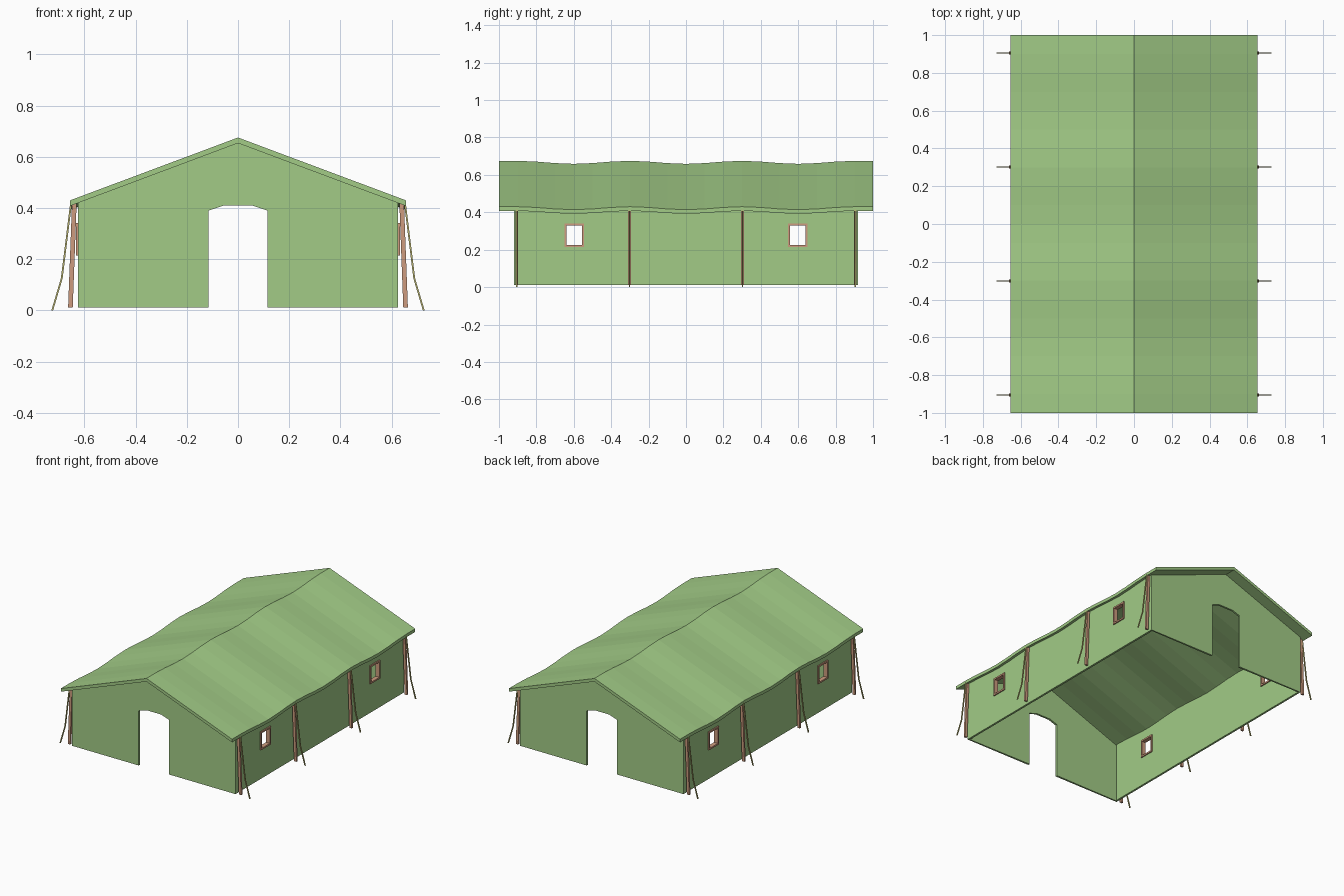
import bpy, bmesh, math

old = bpy.data.objects.get("Cube")
if old:
    bpy.data.objects.remove(old, do_unlink=True)


def material(name, rgb):
    m = bpy.data.materials.new(name)
    m.use_nodes = True
    m.diffuse_color = (*rgb, 1)
    m.node_tree.nodes["Principled BSDF"].inputs["Base Color"].default_value = (*rgb, 1)
    return m


GREEN = material("canvas green", (0.36, 0.60, 0.24))
WOOD = material("pole wood", (0.61, 0.33, 0.21))
ROPE = material("rope straw", (0.50, 0.47, 0.17))

HALF_W, HALF_L = 0.625, 0.92      # outer wall faces
EAVE, ROOF_END = 0.655, 1.0       # roof overhang
BASE, THICK = 0.012, 0.022
WIN_Y, WIN_Z = (0.55, 0.645), (0.22, 0.335)
POSTS = (-0.905, -0.302, 0.302, 0.905)


def make_object(name, bm, mat):
    mesh = bpy.data.meshes.new(name)
    bm.to_mesh(mesh)
    bm.free()
    mesh.materials.append(mat)
    obj = bpy.data.objects.new(name, mesh)
    bpy.context.collection.objects.link(obj)
    return obj


def roof_z(x, y):
    """Roof height: pitched, and sagging between the posts."""
    sag = 0 if abs(y) > 0.9 else 0.008 * (1 + math.cos(2 * math.pi * y / 0.6))
    return 0.675 - 0.374 * abs(x) - sag


def wall_top(x, y):
    return roof_z(x, y) - THICK + 0.005


def sweep(bm, points, wx, wy):
    """Rectangular bar through points, with horizontal cross-sections."""
    rings = [[bm.verts.new((x + a * wx / 2, y + b * wy / 2, z))
              for a, b in ((-1, -1), (1, -1), (1, 1), (-1, 1))] for x, y, z in points]
    for lo, hi in zip(rings, rings[1:]):
        for i in range(4):
            j = (i + 1) % 4
            bm.faces.new((lo[i], lo[j], hi[j], hi[i]))
    bm.faces.new(rings[0])
    bm.faces.new(rings[-1])
    bmesh.ops.recalc_face_normals(bm, faces=bm.faces)


# Roof: pitched sheet swept along the length
bm = bmesh.new()
rings = []
for i in range(-10, 11):
    y = i / 10 * ROOF_END
    ring = [bm.verts.new((x, y, roof_z(x, y))) for x in (-EAVE, 0, EAVE)]
    ring += [bm.verts.new((x, y, roof_z(x, y) - THICK)) for x in (EAVE, 0, -EAVE)]
    rings.append(ring)
for a, b in zip(rings, rings[1:]):
    for i in range(6):
        j = (i + 1) % 6
        bm.faces.new((a[i], a[j], b[j], b[i]))
for r in (rings[0], rings[-1]):
    bm.faces.new((r[0], r[1], r[4], r[5]))
    bm.faces.new((r[1], r[2], r[3], r[4]))
bmesh.ops.recalc_face_normals(bm, faces=bm.faces)
make_object("roof", bm, GREEN)

# Walls: side grids with window openings, gable ends with doorways
bm = bmesh.new()
columns = sorted([i / 10 for i in range(-9, 10)] +
                 [s * y for s in (-1, 1) for y in (*WIN_Y, HALF_L)])
for side in (-1, 1):
    x = side * HALF_W
    for y0, y1 in zip(columns, columns[1:]):
        low = (BASE, *WIN_Z)
        for k in range(3):
            in_window = WIN_Y[0] < abs(y0 + y1) / 2 < WIN_Y[1]
            if k == 1 and in_window:
                continue
            t0 = low[k + 1] if k < 2 else wall_top(x, y0)
            t1 = low[k + 1] if k < 2 else wall_top(x, y1)
            bm.faces.new([bm.verts.new(p) for p in (
                (x, y0, low[k]), (x, y1, low[k]), (x, y1, t1), (x, y0, t0))])
half = [(0.055, 0.41), (0.115, 0.39), (0.115, BASE), (HALF_W, BASE),
        *((HALF_W, z) for z in WIN_Z), (HALF_W, wall_top(HALF_W, HALF_L))]
outline = half + [(0, wall_top(0, HALF_L))] + [(-x, z) for x, z in reversed(half)]
for side in (-1, 1):
    bm.faces.new([bm.verts.new((x, side * HALF_L, z)) for x, z in outline])
bmesh.ops.remove_doubles(bm, verts=bm.verts, dist=0.0005)
bm.normal_update()
for f in bm.faces:                 # face everything outwards
    c = f.calc_center_median()
    n = f.normal
    out = n.x * c.x if abs(n.x) > 0.5 else n.y * c.y
    if out < 0:
        f.normal_flip()
walls = make_object("walls", bm, GREEN)
solid = walls.modifiers.new("cloth thickness", "SOLIDIFY")
solid.thickness = 0.014
solid.offset = -1

# Window frames
bm = bmesh.new()
bar, depth = 0.011, 0.03
for side in (-1, 1):
    x = side * (HALF_W - 0.007)
    for s in (-1, 1):
        for y in WIN_Y:
            sweep(bm, [(x, s * y, WIN_Z[0] - bar / 2), (x, s * y, WIN_Z[1] + bar / 2)], depth, bar)
        mid, span = s * sum(WIN_Y) / 2, WIN_Y[1] - WIN_Y[0] - bar
        for z in WIN_Z:
            sweep(bm, [(x, mid, z - bar / 2), (x, mid, z + bar / 2)], depth, span)
make_object("window_frames", bm, WOOD)

# Leaning poles and bent guy ropes at each post
poles, ropes = bmesh.new(), bmesh.new()
for side in (-1, 1):
    for y in POSTS:
        sweep(poles, [(side * 0.654, y, BASE), (side * 0.639, y, 0.416)], 0.018, 0.014)
        sweep(ropes, [(side * 0.652, y, 0.415), (side * 0.688, y, 0.125),
                      (side * 0.725, y, 0)], 0.007, 0.007)
make_object("poles", poles, WOOD)
make_object("guy_ropes", ropes, ROPE)
